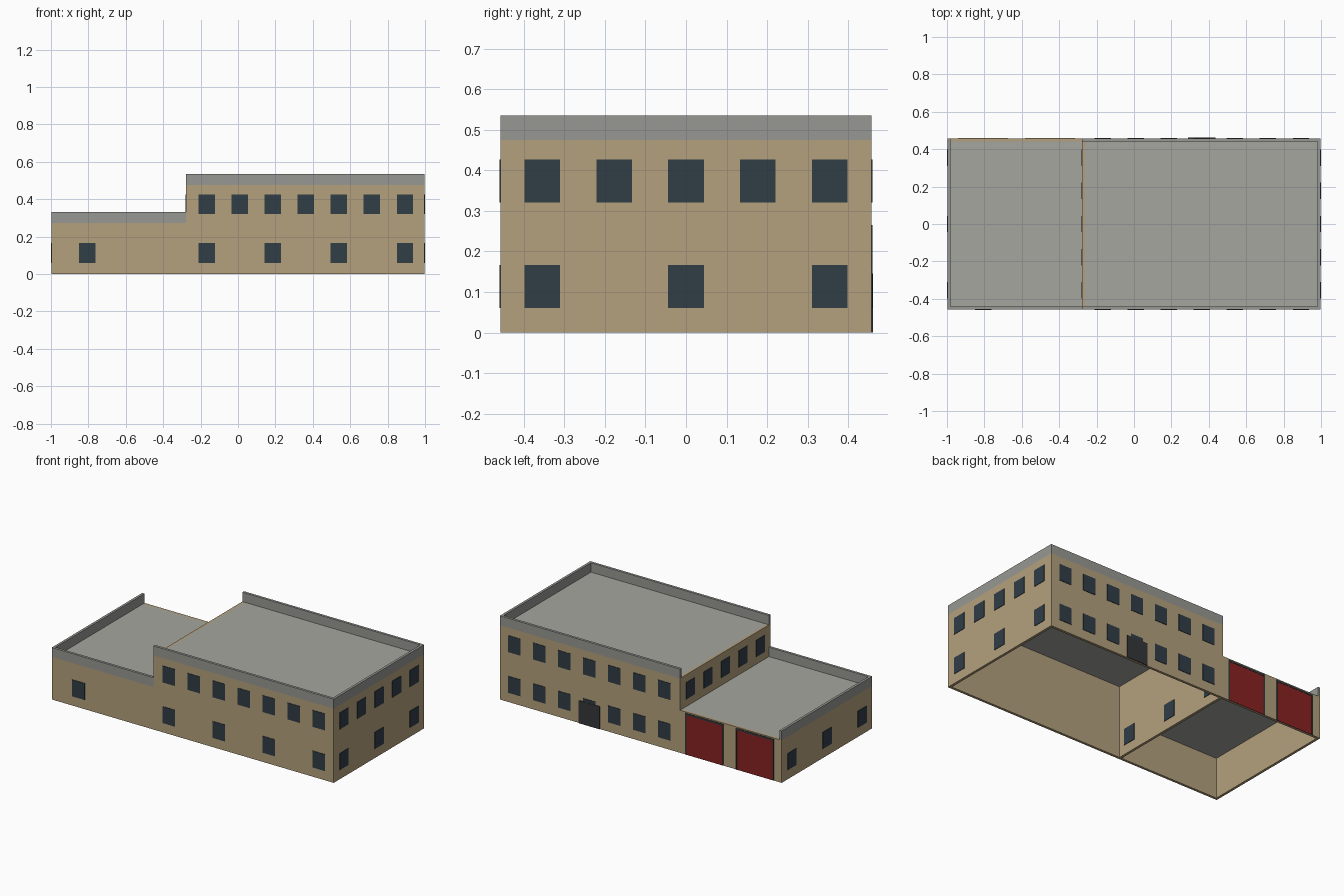
import bpy, bmesh

if "Cube" in bpy.data.objects:
    bpy.data.objects.remove(bpy.data.objects["Cube"])

def mat(name, r, g, b):
    m = bpy.data.materials.new(name)
    m.diffuse_color = (r, g, b, 1)
    m.use_nodes = True
    m.node_tree.nodes["Principled BSDF"].inputs["Base Color"].default_value = m.diffuse_color
    return m

TAN = mat("tan_wall", 0.456, 0.352, 0.205)
GLASS = mat("dark_glass", 0.030, 0.047, 0.062)
ROOF = mat("roof_grey", 0.38, 0.38, 0.35)
TRIM = mat("parapet_grey", 0.31, 0.31, 0.29)
RED = mat("door_red", 0.25, 0.016, 0.016)
DARK = mat("dark_frame", 0.035, 0.037, 0.04)

def boxes(name, items, material):
    """One object made of boxes given as (x0, x1, y0, y1, z0, z1)."""
    bm = bmesh.new()
    for x0, x1, y0, y1, z0, z1 in items:
        vs = bmesh.ops.create_cube(bm, size=1)["verts"]
        for v in vs:
            v.co = ((x0 + x1) / 2 + v.co.x * (x1 - x0),
                    (y0 + y1) / 2 + v.co.y * (y1 - y0),
                    (z0 + z1) / 2 + v.co.z * (z1 - z0))
    me = bpy.data.meshes.new(name)
    bm.to_mesh(me)
    bm.free()
    me.materials.append(material)
    ob = bpy.data.objects.new(name, me)
    bpy.context.collection.objects.link(ob)
    return ob

X, Y, S = 0.997, 0.457, -0.278     # half length, half depth, split between blocks
T, P = 0.016, 0.003                # wall thickness, window projection
H1, H2, PH = 0.272, 0.475, 0.06    # wing height, main height, parapet height

# Walls: open underneath, the wing shares the main block's left wall
boxes("main_walls", [
    (S, X, -Y, -Y + T, 0, H2), (S, X, Y - T, Y, 0, H2),
    (X - T, X, -Y + T, Y - T, 0, H2), (S, S + T, -Y + T, Y - T, 0, H2)], TAN)
boxes("wing_walls", [
    (-X, S, -Y, -Y + T, 0, H1), (-X, S, Y - T, Y, 0, H1),
    (-X, -X + T, -Y + T, Y - T, 0, H1)], TAN)

# Flat roofs set between the walls
boxes("main_roof", [(S + T, X - T, -Y + T, Y - T, H2 - 0.012, H2)], ROOF)
boxes("wing_roof", [(-X + T, S, -Y + T, Y - T, H1 - 0.012, H1)], ROOF)

# Parapets: main block open to the left, wing open to the back
boxes("main_parapet", [
    (S, X, -Y, -Y + T, H2, H2 + PH), (S, X, Y - T, Y, H2, H2 + PH),
    (X - T, X, -Y + T, Y - T, H2, H2 + PH)], TRIM)
boxes("wing_parapet", [
    (-X, S, -Y, -Y + T, H1, H1 + PH), (-X, -X + T, -Y + T, Y, H1, H1 + PH)], TRIM)

# Windows
W, LOW, HIGH = 0.044, (0.06, 0.166), (0.32, 0.426)
cols = [-0.168 + i * 0.1768 for i in range(7)]
rows = [(i - 2) * 0.177 for i in range(5)]

def along_x(xs, y, z):
    return [(x - W, x + W, y - P, y + P, *z) for x in xs]

def along_y(ys, x, z):
    return [(x - P, x + P, y - W, y + W, *z) for y in ys]

boxes("front_windows", along_x(cols, -Y, HIGH)
      + along_x(cols[::2] + [-0.807], -Y, LOW), GLASS)
boxes("back_windows", along_x(cols, Y, HIGH) + along_x(cols, Y, LOW), GLASS)
boxes("right_windows", along_y(rows, X, HIGH) + along_y(rows[::2], X, LOW), GLASS)
boxes("left_windows", along_y(rows, S, HIGH) + along_y(rows[::2], -X, LOW), GLASS)
boxes("inner_windows", along_y(rows[::2], S, LOW) + along_y(rows[::2], S + T, LOW), GLASS)

# Entrance door in the back wall
boxes("entrance_door", [(cols[3] - 0.074, cols[3] + 0.074, Y - P, Y + 0.0045, 0, 0.145)], DARK)

# Garage doors with thin dark frames
for i, c in enumerate((-0.45, -0.807)):
    w, f = 0.126, 0.008
    boxes(f"garage_door_{i + 1}", [(c - w, c + w, Y - P, Y + 0.0015, 0, 0.253)], RED)
    boxes(f"garage_frame_{i + 1}", [
        (c - w - f, c - w, Y - P, Y + P, 0, 0.253),
        (c + w, c + w + f, Y - P, Y + P, 0, 0.253),
        (c - w - f, c + w + f, Y - P, Y + P, 0.253, 0.265)], DARK)
